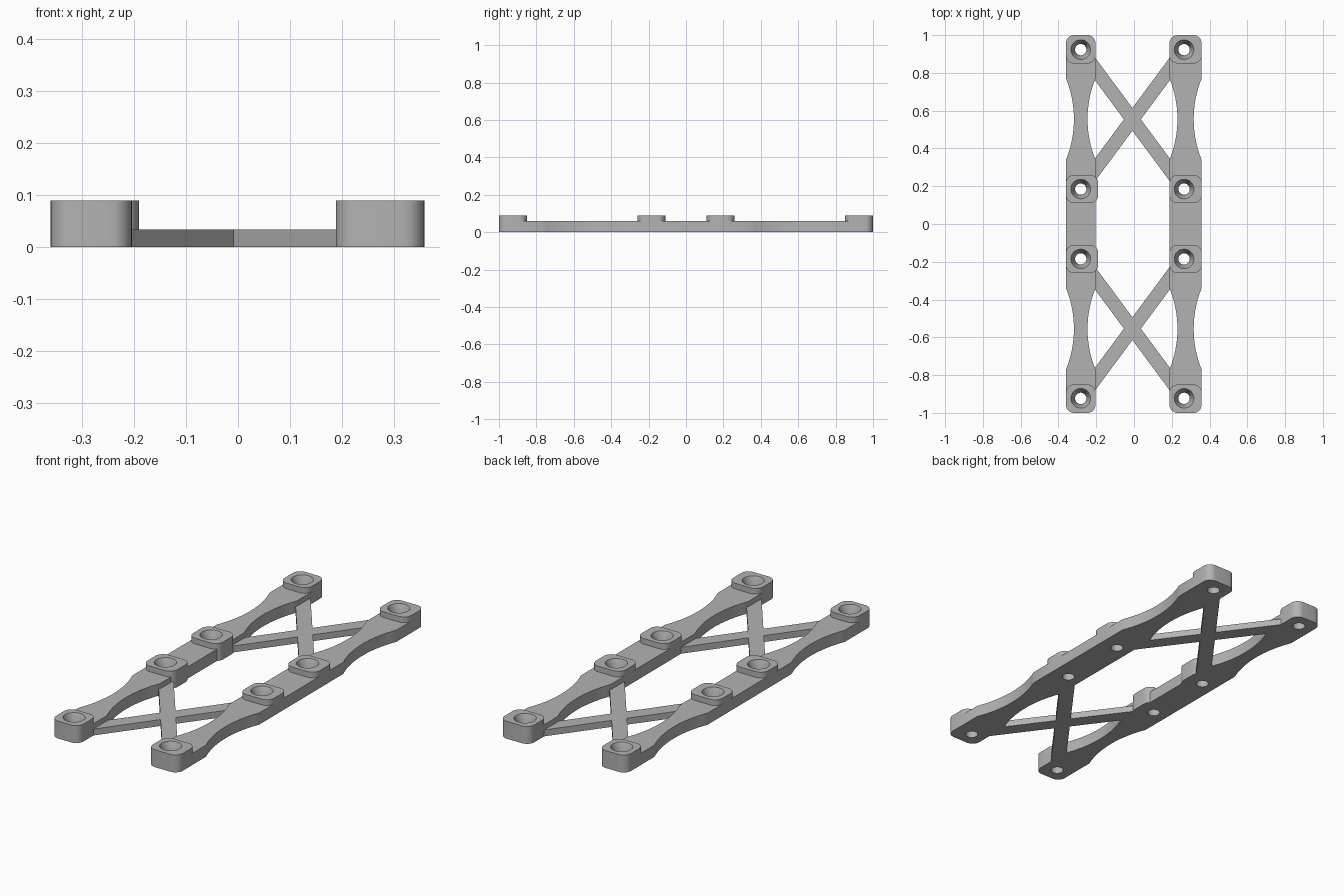
import bpy, bmesh, math
from mathutils import Vector

cube = bpy.data.objects.get("Cube")
if cube:
    bpy.data.objects.remove(cube, do_unlink=True)

grey = bpy.data.materials.new("plain grey")
grey.use_nodes = True
colour = (0.45, 0.45, 0.45, 1)
grey.diffuse_color = colour
grey.node_tree.nodes["Principled BSDF"].inputs["Base Color"].default_value = colour

HOLE_X = {-1: -0.282, 1: 0.265}
HOLE_Y = (-0.923, -0.185, 0.185, 0.923)
RAIL_H, BOSS_H, BRACE_H = 0.06, 0.089, 0.033


def finish(name, bm):
    bmesh.ops.recalc_face_normals(bm, faces=bm.faces)
    mesh = bpy.data.meshes.new(name)
    bm.to_mesh(mesh)
    bm.free()
    mesh.materials.append(grey)
    obj = bpy.data.objects.new(name, mesh)
    bpy.context.collection.objects.link(obj)
    return obj


def prism(name, outline, height):
    """Extrude a flat outline up from the ground."""
    bm = bmesh.new()
    face = bm.faces.new([bm.verts.new((x, y, 0)) for x, y in outline])
    top = bmesh.ops.extrude_face_region(bm, geom=[face])["geom"]
    bmesh.ops.translate(bm, vec=(0, 0, height),
                        verts=[v for v in top if isinstance(v, bmesh.types.BMVert)])
    return finish(name, bm)


def rounded_rect(x0, x1, y0, y1, r, steps=8):
    corners = ((x1 - r, y1 - r), (x0 + r, y1 - r), (x0 + r, y0 + r), (x1 - r, y0 + r))
    return [(cx + r * math.cos(a), cy + r * math.sin(a))
            for q, (cx, cy) in enumerate(corners)
            for a in [(q + i / steps) * math.pi / 2 for i in range(steps + 1)]]


def combine(target, others, operation):
    """Boolean the other objects into the target, then remove them."""
    for other in others:
        mod = target.modifiers.new("join", "BOOLEAN")
        mod.operation, mod.solver, mod.object = operation, "EXACT", other
        other.hide_render = True
    deps = bpy.context.evaluated_depsgraph_get()
    deps.update()
    target.modifiers.clear
    mesh = bpy.data.meshes.new_from_object(target.evaluated_get(deps))
    target.modifiers.clear()
    target.data = mesh
    for other in others:
        bpy.data.objects.remove(other, do_unlink=True)


def smooth(obj):
    bpy.ops.object.select_all(action="DESELECT")
    obj.select_set(True)
    bpy.context.view_layer.objects.active = obj
    bpy.ops.object.shade_smooth_by_angle(angle=math.radians(30))


def waist_side(x, inward, depth=0.042, start=0.34, stop=0.77, steps=16):
    """One long edge of a rail, running up y, with two arc-shaped waists."""
    half, mid = (stop - start) / 2, (stop + start) / 2
    radius = (half ** 2 + depth ** 2) / (2 * depth)
    arc = []
    for i in range(steps + 1):
        t = half * (2 * i / steps - 1)
        arc.append((x + inward * (math.sqrt(radius ** 2 - t ** 2) - radius + depth), mid + t))
    upper = arc + [(x, 0.93)]
    return [(px, -py) for px, py in reversed(upper)] + upper


def screw_cutter(x, y):
    """Revolved through hole with a conical countersink."""
    bm = bmesh.new()
    slope = (0.052 - 0.03) / 0.055
    profile = ((0.03, -0.02), (0.03, BOSS_H - 0.055), (0.052, BOSS_H),
               (0.052 + slope * 0.02, BOSS_H + 0.02))
    rings = [[bm.verts.new((x + r * math.cos(a), y + r * math.sin(a), z))
              for a in [i * math.tau / 32 for i in range(32)]] for r, z in profile]
    for low, high in zip(rings, rings[1:]):
        for i in range(32):
            j = (i + 1) % 32
            bm.faces.new((low[i], low[j], high[j], high[i]))
    bm.faces.new(rings[0])
    bm.faces.new(rings[-1])
    return finish("screw_cutter", bm)


# Side rails with raised, countersunk bosses
for side, name, x0, x1 in ((-1, "right_rail", -0.36, -0.204), (1, "left_rail", 0.188, 0.358)):
    outline = waist_side(x1, -1) + list(reversed(waist_side(x0, 1)))
    rail = prism(name, outline, RAIL_H)
    bosses = []
    for y in HOLE_Y:
        inner = abs(y) < 0.5
        edge = -0.19 if side < 0 and inner else x1
        y0, y1 = (y - 0.075, y + 0.075) if inner else sorted((math.copysign(0.85, y), math.copysign(1, y)))
        bosses.append(prism("boss", rounded_rect(x0, edge, y0, y1, 0.042), BOSS_H))
    combine(rail, bosses, "UNION")
    combine(rail, [screw_cutter(HOLE_X[side], y) for y in HOLE_Y], "DIFFERENCE")
    smooth(rail)


def bar(name, a, b, width):
    a, b = Vector(a), Vector(b)
    along = (b - a).normalized()
    across = Vector((-along.y, along.x)) * width / 2
    a, b = a + along * 0.05, b - along * 0.05
    return prism(name, [tuple(p) for p in (a - across, b - across, b + across, a + across)], BRACE_H)


# Thin crossed braces between the holes
for name, near, far in (("front_cross_brace", *HOLE_Y[:2]), ("rear_cross_brace", *HOLE_Y[2:])):
    brace = bar(name, (HOLE_X[-1], near), (HOLE_X[1], far), 0.072)
    other = bar("brace_bar", (HOLE_X[-1], far), (HOLE_X[1], near), 0.072)
    combine(brace, [other], "UNION")
